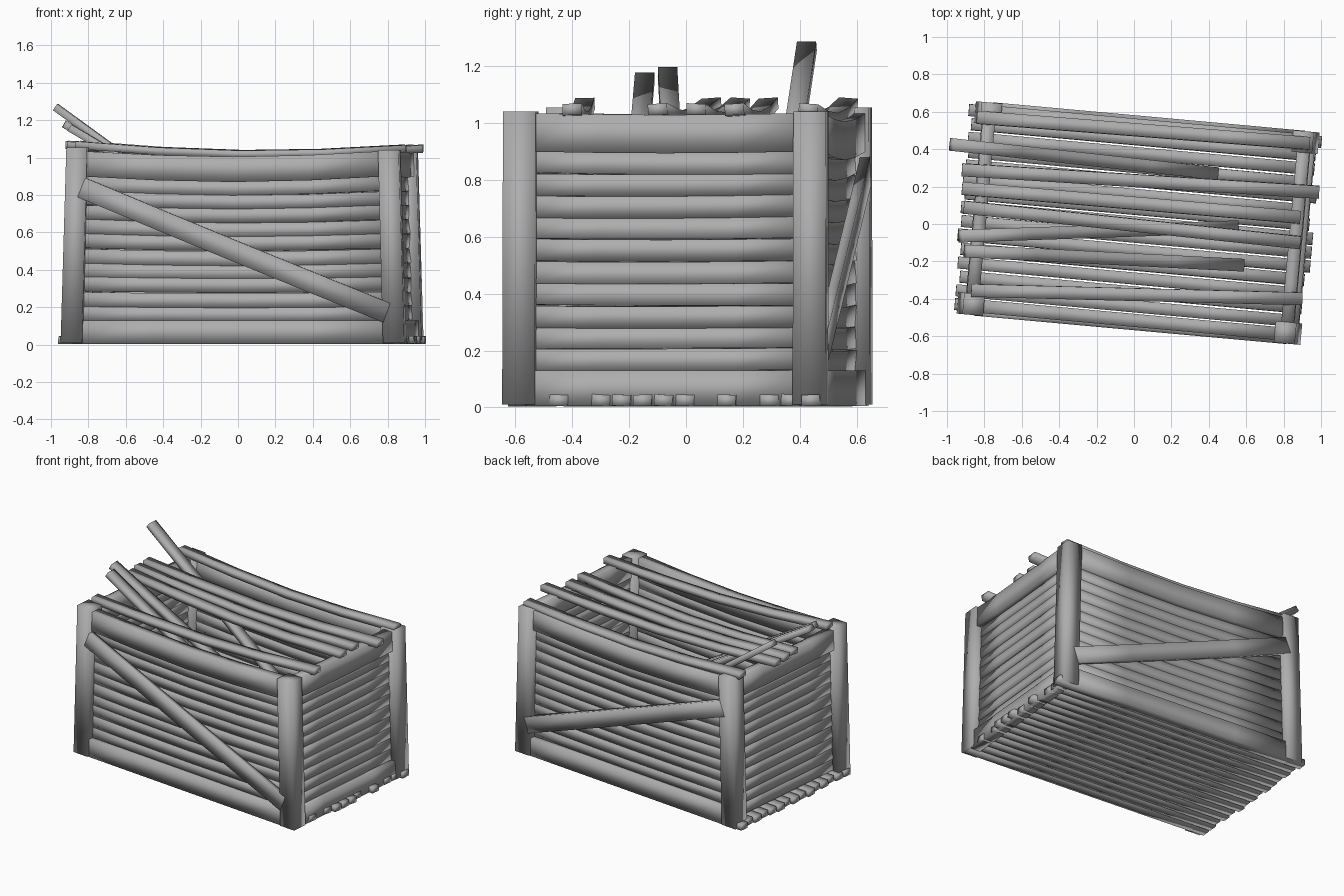
import bpy
import math
import random
from mathutils import Vector, Matrix

random.seed(4)
cube = bpy.data.objects.get("Cube")
if cube:
    bpy.data.objects.remove(cube)

wood = bpy.data.materials.new("weathered grey wood")
wood.use_nodes = True
GREY = (0.42, 0.42, 0.42, 1)
wood.diffuse_color = GREY
wood.node_tree.nodes["Principled BSDF"].inputs["Base Color"].default_value = GREY

TURN = Matrix.Rotation(math.radians(-5.2), 3, 'Z')
U, V = 0.923, 0.57          # half length and half depth of the crate
TOP = 1.04


def place(p):
    """Lean the crate inward with height and turn it on the ground."""
    q = TURN @ Vector((p.x * (1 - 0.032 * p.z), p.y, p.z))
    return q + Vector((0.022, 0.005, 0))


def beam(name, a, b, width, thick, normal, sag=0.0, roll=0.0, steps=4, crate=True):
    """Rectangular board from a to b; thick runs along normal, width across it."""
    a, b = Vector(a), Vector(b)
    along = (b - a).normalized()
    n = Vector(normal)
    n = (n - along * n.dot(along)).normalized()
    n = Matrix.Rotation(roll, 3, along) @ n
    w = along.cross(n)
    verts, faces = [], []
    for i in range(steps + 1):
        t = i / steps
        c = a.lerp(b, t) - Vector((0, 0, sag * math.sin(math.pi * t)))
        for sw, sn in ((-1, -1), (1, -1), (1, 1), (-1, 1)):
            p = c + w * (sw * width / 2) + n * (sn * thick / 2)
            verts.append(place(p) if crate else p)
    for i in range(steps):
        for k in range(4):
            j = (k + 1) % 4
            faces.append((4 * i + k, 4 * i + j, 4 * i + 4 + j, 4 * i + 4 + k))
    e = 4 * steps
    faces += [(3, 2, 1, 0), (e, e + 1, e + 2, e + 3)]
    mesh = bpy.data.meshes.new(name)
    mesh.from_pydata(verts, [], faces)
    mesh.update()
    mesh.materials.append(wood)
    for f in mesh.polygons:
        f.use_smooth = True
    obj = bpy.data.objects.new(name, mesh)
    bpy.context.collection.objects.link(obj)
    return obj


# Corner posts
P = 0.115
for sx, side in ((-1, "right"), (1, "left")):
    for sy, end in ((-1, "front"), (1, "back")):
        u, v = sx * (U - P / 2), sy * (V - P / 2)
        h = TOP + (0.015 if sx < 0 else 0)
        beam(f"{end}_{side}_post", (u, v, 0.01), (u, v, h), P, P, (0, sy, 0), steps=1)


def wall(name, normal, half, dist, sag, low_rail=True):
    """Rails and stacked slats between two posts on one side."""
    n = Vector(normal)
    side = Vector((0, 0, 1)).cross(n)

    def span(z, depth, reach):
        c = n * (dist - depth) + Vector((0, 0, z))
        return c - side * reach, c + side * reach

    reach = half - P + 0.03
    a, b = span(0.967, 0.05, reach)
    beam(name + "_top_rail", a, b, 0.135, 0.07, n, sag=sag)
    if low_rail:
        a, b = span(0.067, 0.05, reach)
        beam(name + "_bottom_rail", a, b, 0.125, 0.07, n)
    first = 0 if low_rail else -1
    for i in range(first, 10):
        z = 0.168 + i * 0.077
        a, b = span(z, 0.062, reach)
        a.z += random.uniform(-0.004, 0.004)
        b.z += random.uniform(-0.004, 0.004)
        beam(f"{name}_slat_{i - first + 1}", a, b, 0.077, 0.026, n,
             sag=sag * z, roll=random.uniform(-0.12, 0.12))


wall("front", (0, -1, 0), U, V, 0.03)
wall("back", (0, 1, 0), U, V, 0.03)
wall("left_end", (1, 0, 0), V, U, 0.006)
wall("right_end", (-1, 0, 0), V, U, 0.006, low_rail=False)

# Diagonal braces on the two long sides
B = U - 0.09
beam("front_brace", (-B, -V + 0.015, 0.84), (B, -V + 0.015, 0.17), 0.11, 0.035, (0, -1, 0))
beam("back_brace", (-B, V - 0.015, 0.83), (B, V - 0.015, 0.22), 0.11, 0.035, (0, 1, 0))

# Floor boards with uneven ends
COUNT = 15
for i in range(COUNT):
    v = (i / (COUNT - 1) - 0.5) * 2 * (V - 0.05)
    beam(f"floor_board_{i + 1}",
         (-U - random.uniform(0, 0.035), v, 0.025),
         (U + random.choice((-0.02, -0.01, 0.015)), v, 0.025),
         0.064, 0.04, (0, 0, 1), roll=random.uniform(-0.08, 0.08))

# Lid boards still in place, sagging: right end x, y, left end x, y
LID = [(-0.84, 0.57, 0.94, 0.43), (-0.92, 0.29, 0.99, 0.17),
       (-0.92, 0.19, 0.89, 0.035), (-0.91, 0.09, 0.89, -0.10),
       (-0.87, -0.355, 0.90, -0.40)]
for i, (x0, y0, x1, y1) in enumerate(LID):
    beam(f"lid_board_{i + 1}", (x0, y0, 1.068), (x1, y1, 1.048), 0.068, 0.04,
         (0, 0, 1), sag=0.04, roll=random.uniform(-0.08, 0.08), crate=False)

# Loose lid boards fallen into the crate
FALLEN = [((-0.975, 0.425, 1.27), (0.44, 0.27, 0.24)),
          ((-0.93, -0.065, 1.18), (0.55, -0.015, 0.30)),
          ((-0.90, -0.145, 1.16), (0.58, -0.22, 0.28))]
for i, (a, b) in enumerate(FALLEN):
    beam(f"fallen_board_{i + 1}", a, b, 0.068, 0.04, (0, 0, 1), crate=False)
